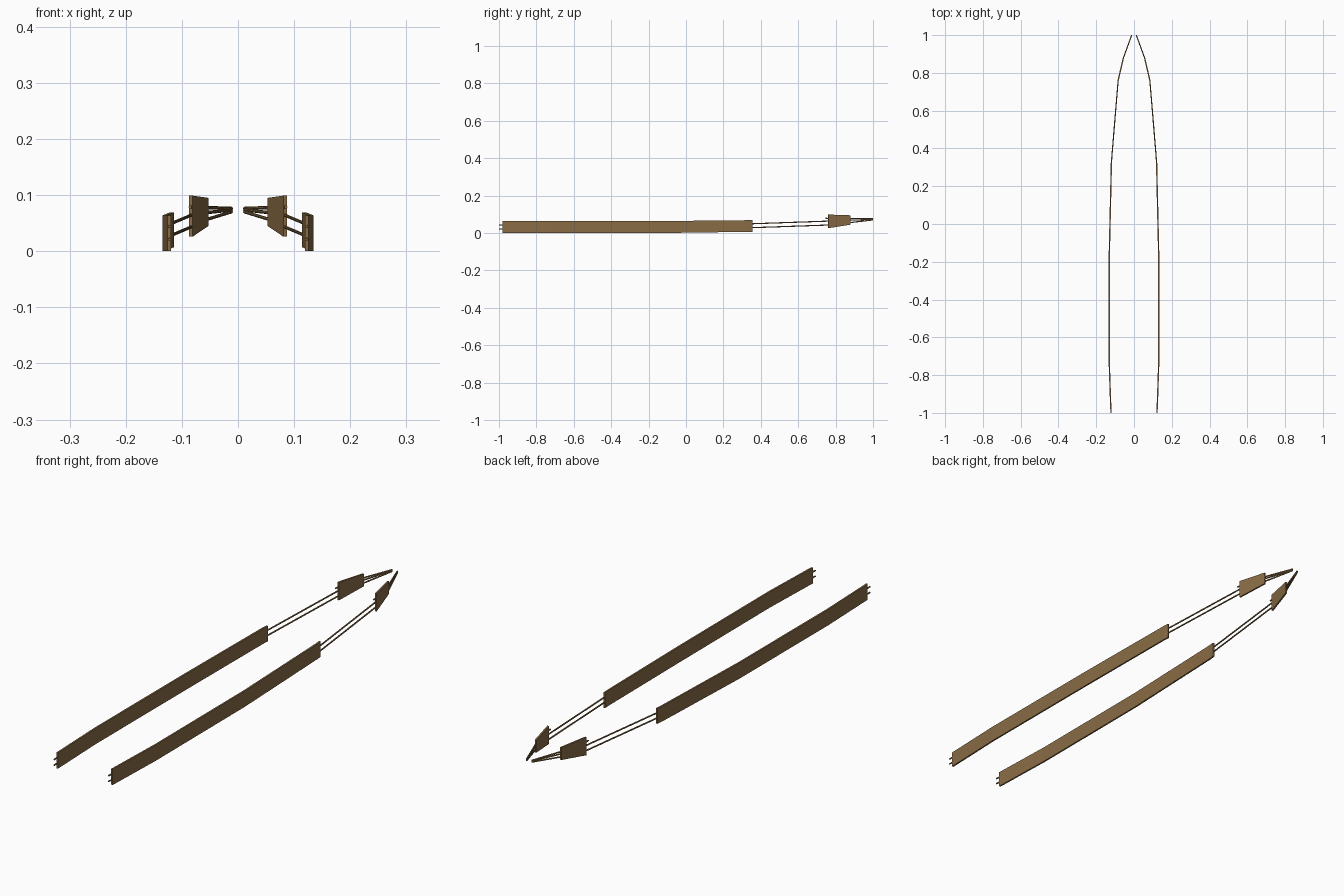
import bpy, bmesh, math
from mathutils import Vector

if "Cube" in bpy.data.objects:
    bpy.data.objects.remove(bpy.data.objects["Cube"])

mat = bpy.data.materials.new("brown_canvas")
mat.diffuse_color = (0.25, 0.15, 0.06, 1)
mat.use_nodes = True
mat.node_tree.nodes["Principled BSDF"].inputs["Base Color"].default_value = mat.diffuse_color

# plan outline of one side: (y, x)
PLAN = [(-1.0, 0.122), (-0.72, 0.1315), (-0.15, 0.1305), (0.33, 0.1195),
        (0.76, 0.084), (0.88, 0.056), (1.0, 0.012)]


def lerp(table, y):
    for (y0, v0), (y1, v1) in zip(table, table[1:]):
        if y <= y1:
            break
    return v0 + (v1 - v0) * (y - y0) / (y1 - y0)


def sweep(name, start, end, section, side):
    """Sweep section(y) -> [(offset, z)] along the plan between two stations."""
    ys = [start] + [y for y, _ in PLAN if start < y < end] + [end]
    path = [Vector((side * lerp(PLAN, y), y)) for y in ys]
    bm = bmesh.new()
    rings = []
    for i, p in enumerate(path):
        t = (path[min(i + 1, len(path) - 1)] - path[max(i - 1, 0)]).normalized()
        if i == len(path) - 1:
            t = Vector((0, 1)) if end == 1.0 else t
        n = Vector((t.y, -t.x))
        if ys[i] == -1.0:
            n = Vector((1, 0))
        rings.append([bm.verts.new((p.x + n.x * o, p.y + n.y * o, z))
                      for o, z in section(ys[i])])
    k = len(rings[0])
    for a, b in zip(rings, rings[1:]):
        for j in range(k):
            bm.faces.new((a[j], a[(j + 1) % k], b[(j + 1) % k], b[j]))
    bm.faces.new(rings[0])
    bm.faces.new(rings[-1])
    bmesh.ops.recalc_face_normals(bm, faces=bm.faces)
    me = bpy.data.meshes.new(name)
    bm.to_mesh(me)
    bm.free()
    me.materials.append(mat)
    ob = bpy.data.objects.new(name, me)
    bpy.context.collection.objects.link(ob)
    return ob


def tube(heights, radius=0.003, sides=8):
    return lambda y: [(radius * math.cos(2 * math.pi * j / sides),
                       lerp(heights, y) + radius * math.sin(2 * math.pi * j / sides))
                      for j in range(sides)]


def sheet(low, high, half=0.0034):
    return lambda y: [(-half, lerp(low, y)), (half, lerp(low, y)),
                      (half, lerp(high, y)), (-half, lerp(high, y))]


# rail heights along the boat: (y, z)
UPPER = [(-1, 0.044), (-0.15, 0.044), (0.33, 0.049), (0.76, 0.064), (1, 0.0735)]
LOWER = [(-1, 0.021), (-0.15, 0.021), (0.33, 0.028), (0.76, 0.043), (1, 0.070)]
BOW = [(0.745, 0.079), (1, 0.0765)]

for side, tag in ((1, "right"), (-1, "left")):
    # guard rails
    sweep("upper_rail_" + tag, -1.0, 1.0, tube(UPPER), side)
    sweep("lower_rail_" + tag, -1.0, 1.0, tube(LOWER), side)
    sweep("bow_rail_" + tag, 0.745, 1.0, tube(BOW), side)
    # long side screen
    sweep("side_screen_" + tag, -0.98, 0.355,
          sheet([(-1, 0.0), (-0.15, 0.0), (0.36, 0.007)],
                [(-1, 0.064), (-0.15, 0.064), (0.36, 0.069)]), side)
    # short tapered bow screen
    sweep("bow_screen_" + tag, 0.76, 0.88,
          sheet([(0.76, 0.026), (0.88, 0.045)],
                [(0.76, 0.099), (0.88, 0.095)]), side)
